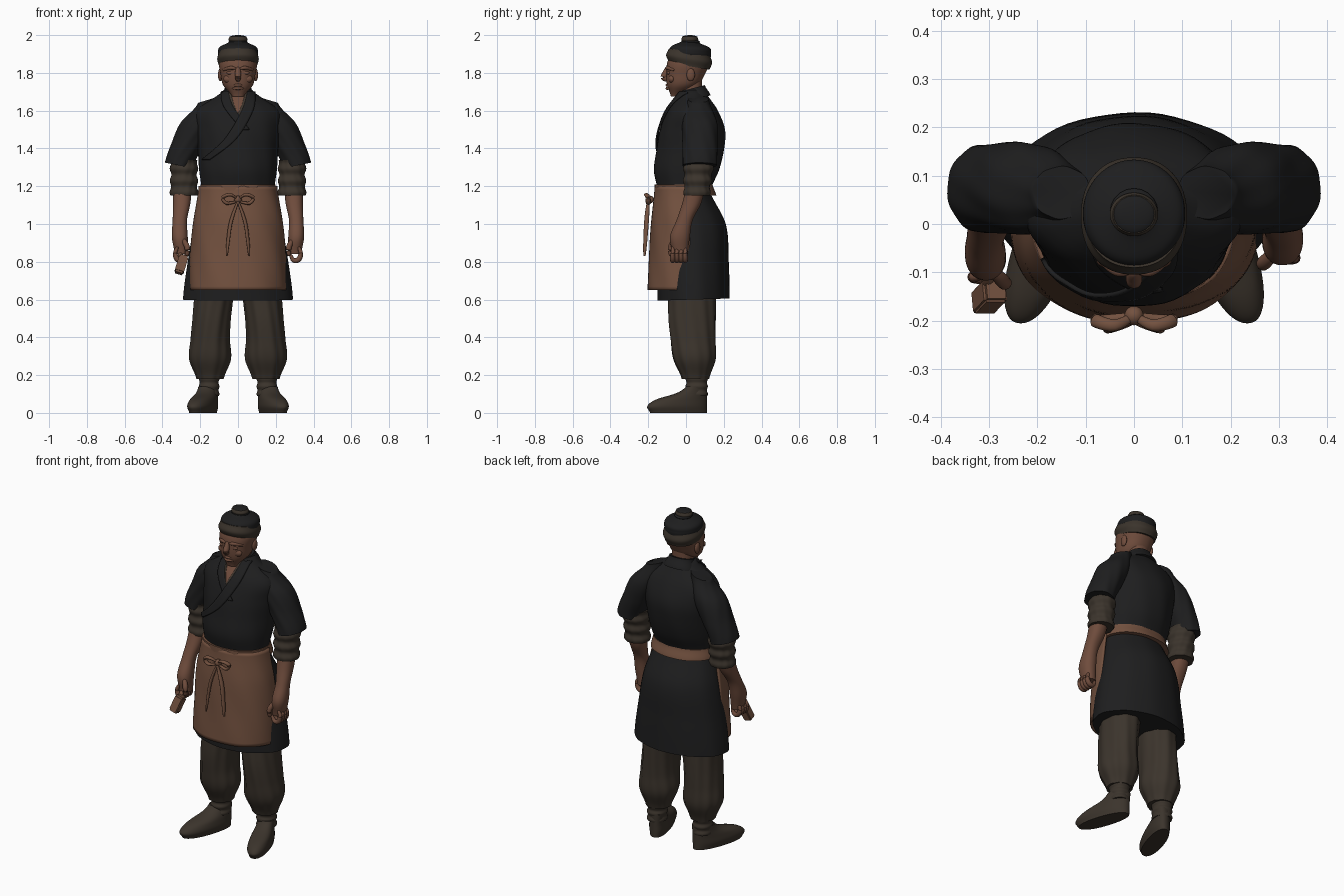
import bpy, bmesh, math
from mathutils import Vector, Matrix
from mathutils.bvhtree import BVHTree

if "Cube" in bpy.data.objects:
    bpy.data.objects.remove(bpy.data.objects["Cube"])


def material(name, *rgb):
    mat = bpy.data.materials.new(name)
    mat.use_nodes = True
    mat.diffuse_color = (*rgb, 1)
    shader = mat.node_tree.nodes["Principled BSDF"]
    shader.inputs["Base Color"].default_value = (*rgb, 1)
    shader.inputs["Roughness"].default_value = 0.9
    return mat


BLACK = material("black cloth", .013, .013, .0135)
OLIVE = material("olive cloth", .044, .034, .025)
BROWN = material("apron brown", .172, .083, .05)
SKIN = material("skin", .16, .073, .046)


def finish(name, bm, mat, side=1, thickness=0):
    """Turn a bmesh into a smooth shaded object, mirrored when side is negative."""
    for vert in bm.verts:
        vert.co.x *= side
    bmesh.ops.recalc_face_normals(bm, faces=bm.faces)
    mesh = bpy.data.meshes.new(name)
    bm.to_mesh(mesh)
    bm.free()
    mesh.materials.append(mat)
    mesh.shade_smooth()
    mesh.set_sharp_from_angle(angle=math.radians(50))
    obj = bpy.data.objects.new(name, mesh)
    bpy.context.collection.objects.link(obj)
    if thickness:
        modifier = obj.modifiers.new("thickness", 'SOLIDIFY')
        modifier.thickness, modifier.offset = thickness, 0
    return obj


def curve(values, t):
    """Smooth value at t along evenly spaced numbers; a single number is constant."""
    if not isinstance(values, (tuple, list)):
        return values
    last = len(values) - 1
    i = min(int(t * last), last - 1)
    u = t * last - i
    a, b, c, d = (values[min(max(i + k, 0), last)] for k in (-1, 0, 1, 2))
    slope_b, slope_c = (c - a) / 2, (d - b) / 2
    ease = u * u * (3 - 2 * u)
    return b + (c - b) * ease + slope_b * u * (1 - u) ** 2 - slope_c * u * u * (1 - u)


def path(points, t):
    return Vector([curve(axis, t) for axis in zip(*points)])


def bridge(rings, closed=True):
    bm = bmesh.new()
    rows = [[bm.verts.new(p) for p in ring] for ring in rings]
    count = len(rows[0])
    for low, high in zip(rows, rows[1:]):
        for i in range(count if closed else count - 1):
            j = (i + 1) % count
            bm.faces.new((low[i], low[j], high[j], high[i]))
    if closed:
        bm.faces.new(rows[0])
        bm.faces.new(rows[-1])
    return bm


def loft(name, mat, low, high, width, front, back, x=0, side=1, power=2.2, fold=0, waves=7,
         twist=6, ridge=0, tilt=0, pitch=0, splay=0, lean=0, arc=None, thickness=0):
    """Rounded sections between two heights; width, front and back are curves over height."""
    segments, steps = 64, 28
    start, end = arc or (0, math.tau)
    rings = []
    for step in range(steps + 1):
        t = step / steps
        z = low + (high - low) * t
        y0, y1 = curve(front, t), curve(back, t)
        swell = 1 + ridge * math.sin(t * math.tau * 3)
        ring = []
        for i in range(segments):
            a = start + (end - start) * i / (segments - 1 if arc else segments)
            c, s = math.cos(a), math.sin(a)
            size = swell + fold * math.sin(waves * a + twist * z) * math.sin(3 * a + twist * z)
            dx = curve(width, t) * size * math.copysign(abs(c) ** (2 / power), c)
            dy = (y1 - y0) / 2 * size * math.copysign(abs(s) ** (2 / power), s)
            y = (y0 + y1) / 2 + dy
            ring.append((curve(x, t) + dx - splay * y, y + lean * (1 - t),
                         z + curve(tilt, t) * dx + pitch * dy))
        rings.append(ring)
    return finish(name, bridge(rings, not arc), mat, side, thickness)


def tube(name, mat, radius, points, side=1, flat=1):
    """Strand with rounded ends along a smooth path."""
    segments, steps = 12, 20
    rings = []
    for step in range(steps + 1):
        t = step / steps
        heading = path(points, min(t + .02, 1)) - path(points, max(t - .02, 0))
        turn = heading.to_track_quat('Z', 'Y')
        r = radius * math.sqrt(math.sin(math.pi * (.05 + .9 * t)))
        angles = [math.tau * k / segments for k in range(segments)]
        rings.append([path(points, t) + turn @ Vector((r * math.cos(a), r * flat * math.sin(a), 0))
                      for a in angles])
    return finish(name, bridge(rings), mat, side)


def ball(name, mat, place, size, side=1):
    bm = bmesh.new()
    bmesh.ops.create_uvsphere(bm, u_segments=20, v_segments=12, radius=1)
    shape = Matrix.Translation(place) @ Matrix.Diagonal((*size, 1))
    bmesh.ops.transform(bm, matrix=shape, verts=bm.verts)
    return finish(name, bm, mat, side)


def band(name, mat, target, lift, points, side=1):
    """Cloth strip laid on the front of target along (x, z, half width) points."""
    mesh = target.data
    tree = BVHTree.FromPolygons([v.co for v in mesh.vertices], [p.vertices[:] for p in mesh.polygons])
    rows, depth, steps = [], 0, 24
    for step in range(steps + 1):
        x, z, half = path(points, step / steps)
        row = []
        for offset in (-1, -.6, -.2, .2, .6, 1):
            across = x + half * offset
            hit = tree.ray_cast(Vector((across, -1, z)), Vector((0, 1, 0)))[0]
            depth = hit.y if hit else depth
            row.append((across, depth - lift, z))
        rows.append(row)
    return finish(name, bridge(rows, False), mat, side, .009)


# Robe body with a stooped back, and crossed lapels over a bare chest
robe = loft("robe_body", BLACK, 1.18, 1.71, power=2.1, fold=.014,
            width=(.19, .203, .21, .22, .215, .075),
            front=(-.15, -.17, -.155, -.135, -.095, -.03),
            back=(.13, .175, .2, .205, .165, .1))
band("chest_skin", SKIN, robe, .002, [(0, 1.7, .05), (0, 1.63, .035), (0, 1.55, .01)])
for side in (1, -1):
    band("inner_collar", OLIVE, robe, .005, [(.05, 1.7, .01), (.03, 1.63, .01), (0, 1.56, .01)], side)
band("under_lapel", BLACK, robe, .007, [(-.07, 1.7, .02), (-.05, 1.62, .025), (.04, 1.5, .02)])
band("over_lapel", BLACK, robe, .01,
     [(.07, 1.7, .02), (.05, 1.6, .03), (-.04, 1.45, .03), (-.17, 1.34, .02)])
loft("neck_collar", BLACK, 1.66, 1.72, width=(.1, .07), front=(-.04, -.02), back=(.13, .1), pitch=.25)

# Skirt, apron and waistband
loft("skirt", BLACK, .6, 1.19, fold=.012, twist=1, pitch=.03, power=2, width=(.29, .265, .23, .18),
     front=(-.15, -.15, -.14, -.13), back=(.23, .225, .21, .12))
loft("apron", BROWN, .65, 1.2, fold=.012, waves=5, twist=9, thickness=.012,
     arc=(math.pi * .97, math.pi * 2.03), width=(.25, .245, .23, .2),
     front=(-.2, -.19, -.18, -.16), back=(.2, .19, .17, .14))
loft("waistband", BROWN, 1.15, 1.21, width=(.204, .197), front=-.166, back=(.16, .14), fold=.006)

# Apron bow with hanging ties
ball("bow_knot", BROWN, (0, -.19, 1.13), (.02, .02, .02))
for side in (1, -1):
    tube("bow_loop", BROWN, .014, [(0, -.19, 1.13), (.04, -.21, 1.155), (.08, -.2, 1.14),
                                   (.06, -.2, 1.11), (0, -.19, 1.12)], side, flat=.7)
    tube("hanging_tie", BROWN, .013, [(0, -.2, 1.12), (.04, -.21, 1), (.06, -.22, .83)], side, flat=.7)

for side, label, reach in ((1, "left_", 0), (-1, "right_", -.04)):
    # Wide sleeve over a rolled undersleeve
    loft(label + "sleeve", BLACK, 1.31, 1.66, side=side, fold=.03, waves=5, twist=14, power=2,
         tilt=(.2, .1, 0, -.3), x=(.313, .265, .21, .15), width=(.073, .082, .088, .06),
         front=(-.02, -.02, -.02, .01), back=(.165, .17, .165, .12))
    loft(label + "rolled_sleeve", OLIVE, 1.15, 1.34, side=side, fold=.03, twist=20, ridge=.06,
         x=.286, width=.07, front=-.01, back=(.125, .145))

    # Forearm, palm and curled fingers
    loft(label + "forearm", SKIN, .84, 1.2, side=side, lean=reach, x=(.3, .308, .308, .298, .295),
         width=(.035, .042, .038, .046, .05), front=(-.07, -.085, -.05, -.02, 0),
         back=(.01, .02, .035, .08, .1))
    for finger in range(4):
        y = reach - .07 + .022 * finger
        curl = [(.305 + .028 * math.cos(a), y, .845 + .04 * math.sin(a)) for a in (1, 0, -1, -2, -3)]
        tube(label + "finger", SKIN, .014, curl, side)
    tube(label + "thumb", SKIN, .015, [(.3, reach - .05, .93), (.27, reach - .08, .88),
                                       (.27, reach - .08, .83)], side)

    # Gathered trouser leg, ankle wrap and splayed boot
    loft(label + "trouser_leg", OLIVE, .18, .7, side=side, fold=.045, twist=4,
         x=(.148, .148, .147, .14, .13, .12), width=(.07, .107, .1, .098, .1, .1),
         front=(-.02, -.065, -.08, -.09, -.09, -.09), back=(.12, .155, .155, .155, .155, .155))
    loft(label + "ankle_wrap", OLIVE, .09, .21, side=side, ridge=.05, x=.153, width=.052,
         front=0, back=.113)
    loft(label + "boot", OLIVE, 0, .14, side=side, splay=.3, x=.173,
         width=(.055, .064, .06, .052, .05), front=(-.19, -.205, -.16, -.05, 0), back=.112)

# Small mallet held in the right hand
tube("mallet_handle", BROWN, .013, [(-.31, -.04, .9), (-.3, -.15, .79)])
bm = bmesh.new()
bmesh.ops.create_cube(bm, size=1)
bmesh.ops.bevel(bm, geom=bm.edges[:], offset=.1, segments=2, affect='EDGES')
turn = Matrix.Rotation(.3, 4, 'Y') @ Matrix.Rotation(-.3, 4, 'X')
shape = Matrix.Translation((-.3, -.15, .785)) @ turn @ Matrix.Diagonal((.05, .05, .1, 1))
bmesh.ops.transform(bm, matrix=shape, verts=bm.verts)
finish("mallet_head", bm, BROWN)

# Head and face
loft("neck", SKIN, 1.62, 1.8, width=.06, front=-.03, back=.085)
loft("head", SKIN, 1.675, 1.91, width=(.03, .078, .092, .1, .08),
     front=(-.08, -.1, -.105, -.1, -.08), back=(-.04, .06, .1, .12, .1))
tube("nose", SKIN, .017, [(0, -.098, 1.83), (0, -.108, 1.8), (0, -.117, 1.775), (0, -.09, 1.76)])
for name, z in (("lower_lip", 1.718), ("upper_lip", 1.735)):
    tube(name, SKIN, .008, [(-.03, -.086, z), (0, -.1, z), (.03, -.086, z)])
for side in (1, -1):
    tube("brow", SKIN, .01, [(.01, -.1, 1.822), (.04, -.096, 1.826), (.08, -.062, 1.815)], side)
    ball("eyelid", SKIN, (.04, -.09, 1.8), (.02, .01, .01), side)
    ball("cheek", SKIN, (.048, -.075, 1.768), (.03, .018, .022), side)
    ball("ear", SKIN, (.094, .025, 1.79), (.012, .022, .034), side)

# Headband, cap and topknot
loft("headband", OLIVE, 1.835, 1.912, width=(.1, .11, .1), front=(-.09, -.105, -.09),
     back=(.125, .138, .128), pitch=-.17)
loft("cap", BLACK, 1.88, 1.967, width=(.1, .106, .096, .04), front=(-.09, -.09, -.075, -.02),
     back=(.13, .133, .125, .06), power=2, pitch=-.05)
ball("topknot_base", BLACK, (0, .024, 1.964), (.05, .05, .014))
loft("topknot", OLIVE, 1.96, 1.992, width=(.042, .05, .044), front=(-.02, -.025, -.02),
     back=(.06, .065, .06), power=2)
ball("topknot_crown", BLACK, (0, .02, 1.988), (.045, .041, .012))
